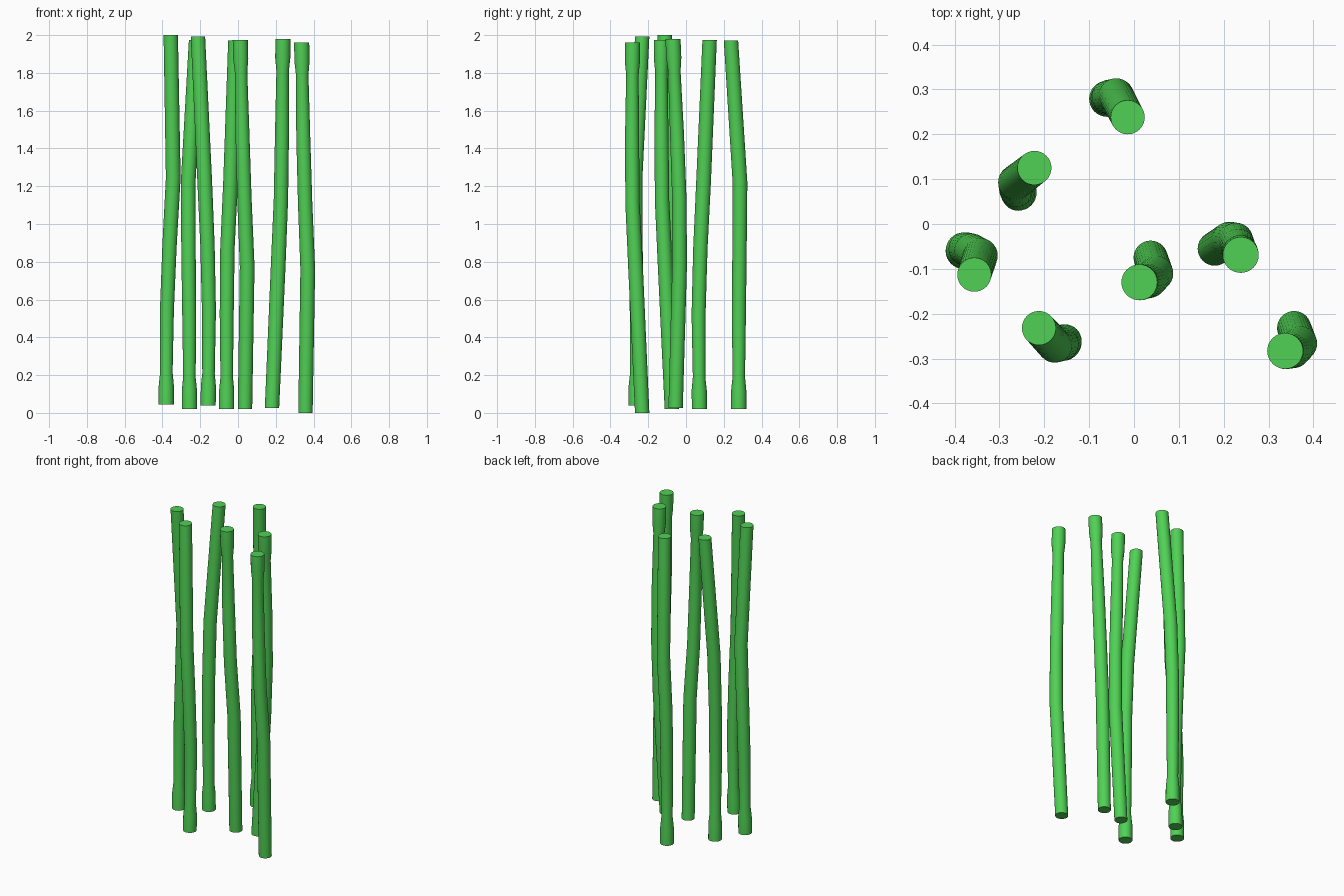
import bpy, bmesh, math
from mathutils import Vector

if "Cube" in bpy.data.objects:
    bpy.data.objects.remove(bpy.data.objects["Cube"])

green = bpy.data.materials.new("cane green")
green.diffuse_color = (0.08, 0.64, 0.09, 1)
green.use_nodes = True
green.node_tree.nodes["Principled BSDF"].inputs["Base Color"].default_value = green.diffuse_color

SIDES = 32
# radius along a stalk, measured from its flared end
RADII = [(0, .040), (.10, .040), (.17, .033), (.5, .037), (.85, .038), (1.2, .039), (2.0, .038)]

# flared end at top?, bottom z, top z, then (x, y) at bottom, z .5, z .85, z 1.2, top
STALKS = [
    (False, .045, 2.0, (-.38, -.06), (-.378, -.055), (-.365, -.058), (-.342, -.068), (-.356, -.113)),
    (False, .02, 1.975, (-.257, .071), (-.258, .066), (-.262, .075), (-.265, .092), (-.222, .125)),
    (False, .02, 1.972, (-.06, .279), (-.06, .28), (-.057, .283), (-.04, .287), (-.014, .238)),
    (True, .02, 1.975, (.037, -.075), (.043, -.092), (.050, -.115), (.03, -.13), (.012, -.13)),
    (True, .027, 1.98, (.18, -.055), (.2, -.042), (.216, -.032), (.23, -.036), (.238, -.069)),
    (True, 0, 1.96, (.357, -.232), (.364, -.251), (.371, -.272), (.35, -.287), (.337, -.283)),
    (False, .04, 1.992, (-.158, -.265), (-.153, -.26), (-.16, -.267), (-.175, -.272), (-.212, -.232)),
]


def centre(path, z):
    """Point on the bent centre line at height z."""
    for a, b in zip(path, path[1:]):
        if z <= b.z + 1e-6:
            return a.lerp(b, (z - a.z) / (b.z - a.z))
    return path[-1].copy()


def stalk(name, flare_top, z0, z1, *xy):
    path = [Vector((x, y, z)) for (x, y), z in zip(xy, (z0, .5, .85, 1.2, z1))]
    rings = []
    for s, r in RADII:
        s = min(s, z1 - z0)
        rings.append((z1 - s if flare_top else z0 + s, r))
    rings.sort()
    bm = bmesh.new()
    loops = []
    for z, r in rings:
        c = centre(path, z)
        loops.append([bm.verts.new((c.x + r * math.cos(t), c.y + r * math.sin(t), z))
                      for t in (2 * math.pi * i / SIDES for i in range(SIDES))])
    for a, b in zip(loops, loops[1:]):
        for i in range(SIDES):
            j = (i + 1) % SIDES
            bm.faces.new((a[i], a[j], b[j], b[i]))
    # end caps
    bm.faces.new(loops[0][::-1])
    bm.faces.new(loops[-1])
    me = bpy.data.meshes.new(name)
    bm.to_mesh(me)
    bm.free()
    me.materials.append(green)
    ob = bpy.data.objects.new(name, me)
    bpy.context.collection.objects.link(ob)
    bpy.ops.object.select_all(action='DESELECT')
    ob.select_set(True)
    bpy.context.view_layer.objects.active = ob
    bpy.ops.object.shade_smooth_by_angle(angle=math.radians(40))


for n, spec in enumerate(STALKS, 1):
    stalk(f"cane_stalk_{n}", *spec)
